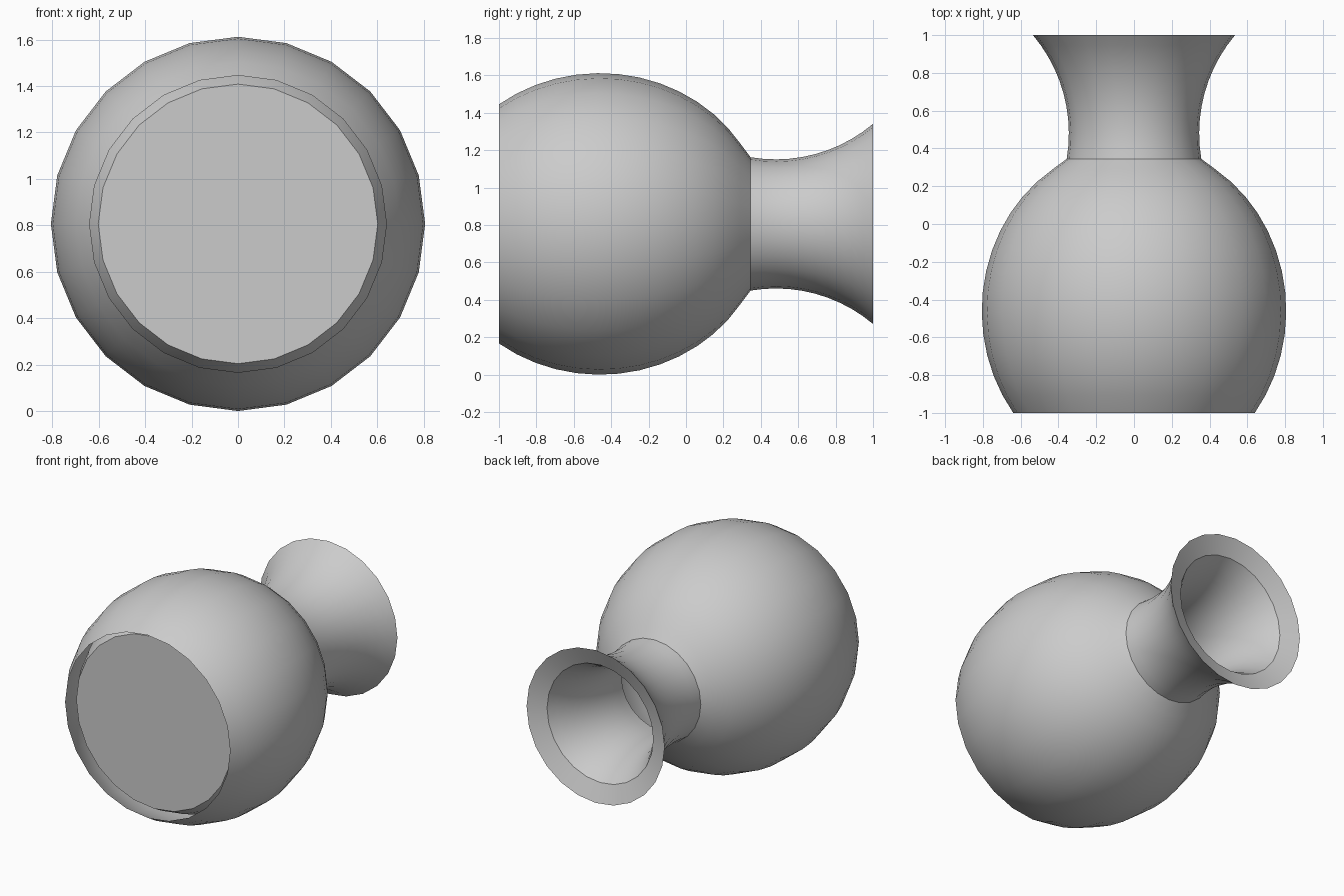
import bpy, bmesh, math

if "Cube" in bpy.data.objects:
    bpy.data.objects.remove(bpy.data.objects["Cube"])

SIDES = 24
CZ = 0.806          # height of the lathe axis
WALL = 0.07


def body_profile(y0, y1, ry, rr, n=14):
    # elliptical belly, evenly spaced by angle
    a0, a1 = math.asin((y0 + 0.46) / ry), math.asin((y1 + 0.46) / ry)
    angs = [a0 + (a1 - a0) * i / n for i in range(n + 1)]
    return [(-0.46 + ry * math.sin(a), rr * math.cos(a)) for a in angs]


def neck_profile(y0, y1, rmin, arc, n=10):
    # concave circular flare
    a0, a1 = math.asin((y0 - 0.48) / arc), math.asin((y1 - 0.48) / arc)
    angs = [a0 + (a1 - a0) * i / n for i in range(n + 1)]
    return [(0.48 + arc * math.sin(a), rmin + arc * (1 - math.cos(a))) for a in angs]


def lathe(name, profile, cap=False, flip=False):
    # revolve (y, radius) points around the y axis
    bm = bmesh.new()
    rings = []
    for y, r in profile:
        rings.append([bm.verts.new((r * math.sin(2 * math.pi * k / SIDES), y,
                                    CZ + r * math.cos(2 * math.pi * k / SIDES)))
                      for k in range(SIDES)])
    for a, b in zip(rings, rings[1:]):
        for k in range(SIDES):
            j = (k + 1) % SIDES
            bm.faces.new((a[k], b[k], b[j], a[j]))
    if cap:
        bm.faces.new(rings[0])
    bmesh.ops.recalc_face_normals(bm, faces=bm.faces)
    # walls should face away from the axis unless flipped
    bm.normal_update()
    f = bm.faces[SIDES * 6]
    c = f.calc_center_median()
    outward = f.normal.x * c.x + f.normal.z * (c.z - CZ) > 0
    if outward == flip:
        bmesh.ops.reverse_faces(bm, faces=bm.faces)
    me = bpy.data.meshes.new(name)
    bm.to_mesh(me)
    bm.free()
    ob = bpy.data.objects.new(name, me)
    bpy.context.collection.objects.link(ob)
    bpy.ops.object.select_all(action='DESELECT')
    ob.select_set(True)
    bpy.context.view_layer.objects.active = ob
    bpy.ops.object.shade_smooth_by_angle(angle=math.radians(30))
    return ob


# outer wall: belly plus flared neck
neck = neck_profile(0.345, 1.0, 0.345, 0.8066)
lathe("vase_outer_wall", body_profile(-1.0, 0.345, 0.887, 0.806)[:-1] + neck)

# inner liner: same shape offset by the wall, closed by the recessed base
liner_neck = neck_profile(0.293, 0.95, 0.345 - WALL, 0.8066 + WALL)
lathe("vase_inner_liner",
      body_profile(-0.93, 0.293, 0.887 - WALL, 0.806 - WALL)[:-1] + liner_neck, cap=True)

# lip joining the two walls at the mouth
lip = [neck[-1], liner_neck[-1]]
steps = 7
lathe("vase_lip", [tuple(p + (q - p) * i / steps for p, q in zip(*lip))
                   for i in range(steps + 1)], flip=True)
